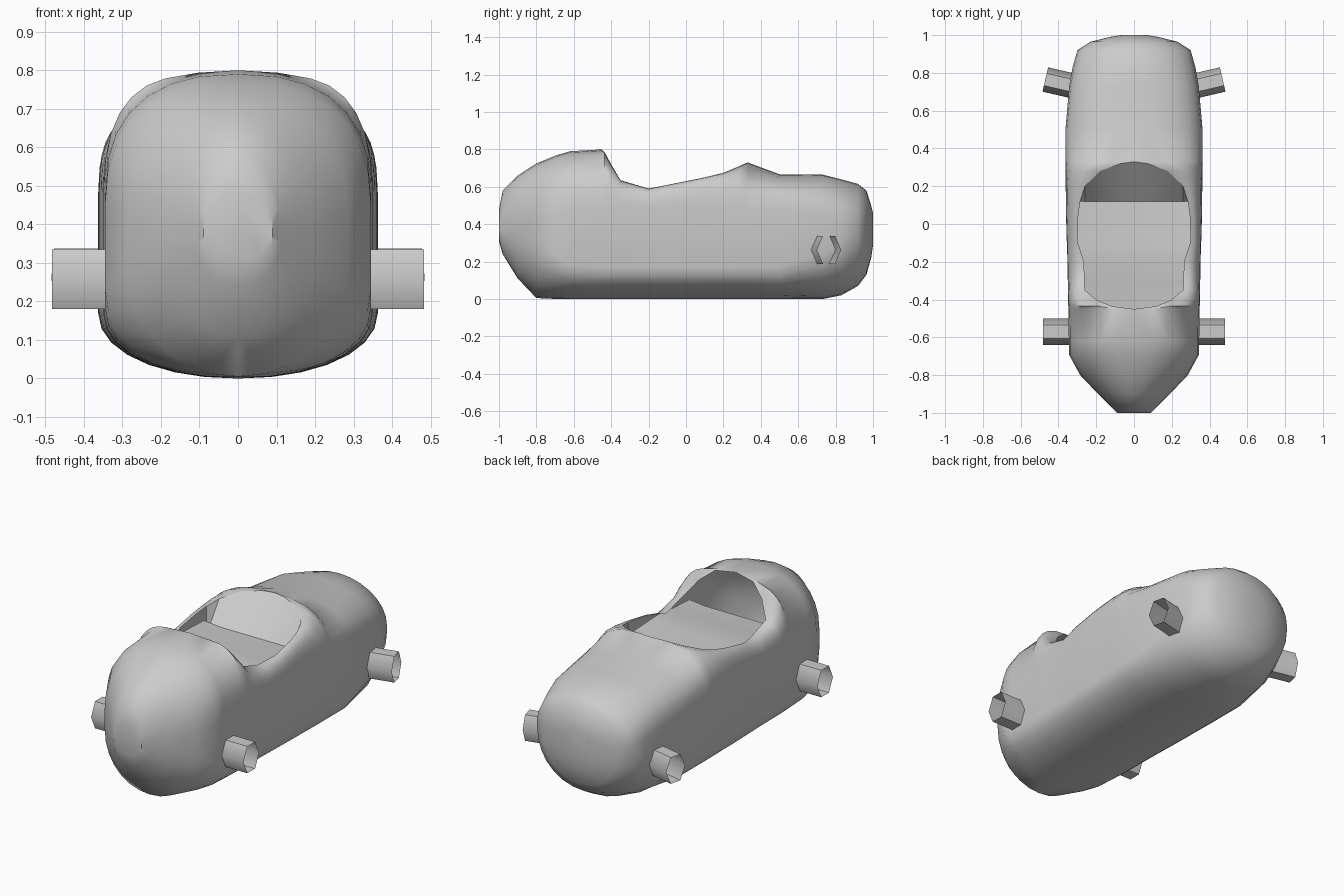
import bpy, bmesh, math
from mathutils import Vector, Matrix

if "Cube" in bpy.data.objects:
    bpy.data.objects.remove(bpy.data.objects["Cube"])


def finish(name, bm, mirror=True, angle=42):
    bmesh.ops.remove_doubles(bm, verts=bm.verts, dist=0.0005)
    bmesh.ops.recalc_face_normals(bm, faces=bm.faces)
    mesh = bpy.data.meshes.new(name)
    bm.to_mesh(mesh)
    bm.free()
    ob = bpy.data.objects.new(name, mesh)
    bpy.context.collection.objects.link(ob)
    if mirror:
        mod = ob.modifiers.new("Mirror", 'MIRROR')
        mod.use_clip = True
        mod.merge_threshold = 0.001
    bpy.ops.object.select_all(action='DESELECT')
    ob.select_set(True)
    bpy.context.view_layer.objects.active = ob
    bpy.ops.object.shade_smooth_by_angle(angle=math.radians(angle))
    return ob


def loft(bm, rings, close=False):
    vs = [[bm.verts.new(p) for p in r] for r in rings]
    n = len(vs[0])
    for a, b in zip(vs, vs[1:]):
        for i in range(n if close else n - 1):
            j = (i + 1) % n
            bm.faces.new((a[i], a[j], b[j], b[i]))
    return vs


# Body stations: y, half width, bottom z, top (or rim) z, half width of opening
stations = [
    (-1.00, .09, .31, .48, 0), (-.98, .11, .24, .58, 0),
    (-.90, .19, .11, .66, 0), (-.80, .285, .005, .725, 0),
    (-.69, .345, 0, .77, 0), (-.62, .345, 0, .79, 0),
    (-.45, .348, 0, .80, 0), (-.435, .348, 0, .785, .12),
    (-.40, .35, 0, .72, .20), (-.35, .35, 0, .635, .26),
    (-.20, .352, 0, .59, .265), (-.09, .356, 0, .612, .30),
    (.05, .36, 0, .64, .295), (.12, .36, 0, .655, .285),
    (.20, .362, 0, .675, .26), (.28, .363, 0, .708, .18),
    (.32, .363, 0, .727, .07), (.33, .363, 0, .73, 0),
    (.50, .363, 0, .667, 0), (.73, .343, 0, .665, 0),
    (.83, .325, .02, .64, 0), (.92, .30, .07, .615, 0),
    (.965, .23, .13, .58, 0), (.99, .13, .22, .50, 0),
    (1.00, .07, .29, .46, 0)]


def half_section(y, w, zb, zt, xr):
    # sections turn from boxy amidships to elliptical at nose and tail
    r = min(1, max(0, (-.60 - y) / .28, (y - .62) / .3))
    low = .17 + r * .19
    low = min(max(low, zb + .06), .38)
    high = .48 - r * .08
    e = .80 + .20 * r
    pts, steps = [], 7
    for i in range(steps + 1):
        t = math.pi / 2 * i / steps
        s, c = math.sin(t), max(0, math.cos(t))
        pts.append((w * s ** .95, y, low - (low - zb) * c ** .95))
    for i in range(steps + 1):
        t = math.pi / 2 * i / steps
        s, c = math.sin(t), max(0, math.cos(t))
        if i == steps:
            c = 0
        pts.append((xr + (w - xr) * c ** e, y, high + (zt - high) * s ** e))
    return pts


# Hollow body shell with open cockpit
bm = bmesh.new()
rows = loft(bm, [half_section(*s) for s in stations])
bm.faces.new(rows[0])
bm.faces.new(rows[-1])
finish("body_shell", bm)

# Seat back, falling from the rear rim to the floor
bm = bmesh.new()
rim = [s for s in stations if .11 < s[0] < .335]
loft(bm, [[(s[4], s[0], s[3]), (s[4], .12, .56)] for s in rim])
finish("seat_back", bm)

# Shallow cockpit floor just below the rim, dipping under the front hump
bm = bmesh.new()
loft(bm, [[(0, y, z), (.2, y, z), (.30, y, z + .01)]
          for y, z in ((.12, .56), (-.1, .57), (-.2, .575), (-.3, .56), (-.46, .55))])
finish("cockpit_floor", bm)


# Open hexagonal axle stubs
def axle(name, origin, yaw, length, ry, rz):
    bm = bmesh.new()
    rot = Matrix.Rotation(yaw, 3, 'Z')
    rings = []
    for d in (-.03, length):
        ring = []
        for i in range(6):
            a = math.tau * i / 6
            p = Vector((d, ry * math.cos(a), rz * math.sin(a) / .866))
            ring.append(rot @ p + Vector(origin))
        rings.append(ring)
    loft(bm, rings, close=True)
    finish(name, bm, angle=65)


axle("front_axle_stubs", (.34, -.57, .258), 0, .143, .07, .077)
axle("rear_axle_stubs", (.34, .735, .263), math.radians(13), .133, .066, .075)
